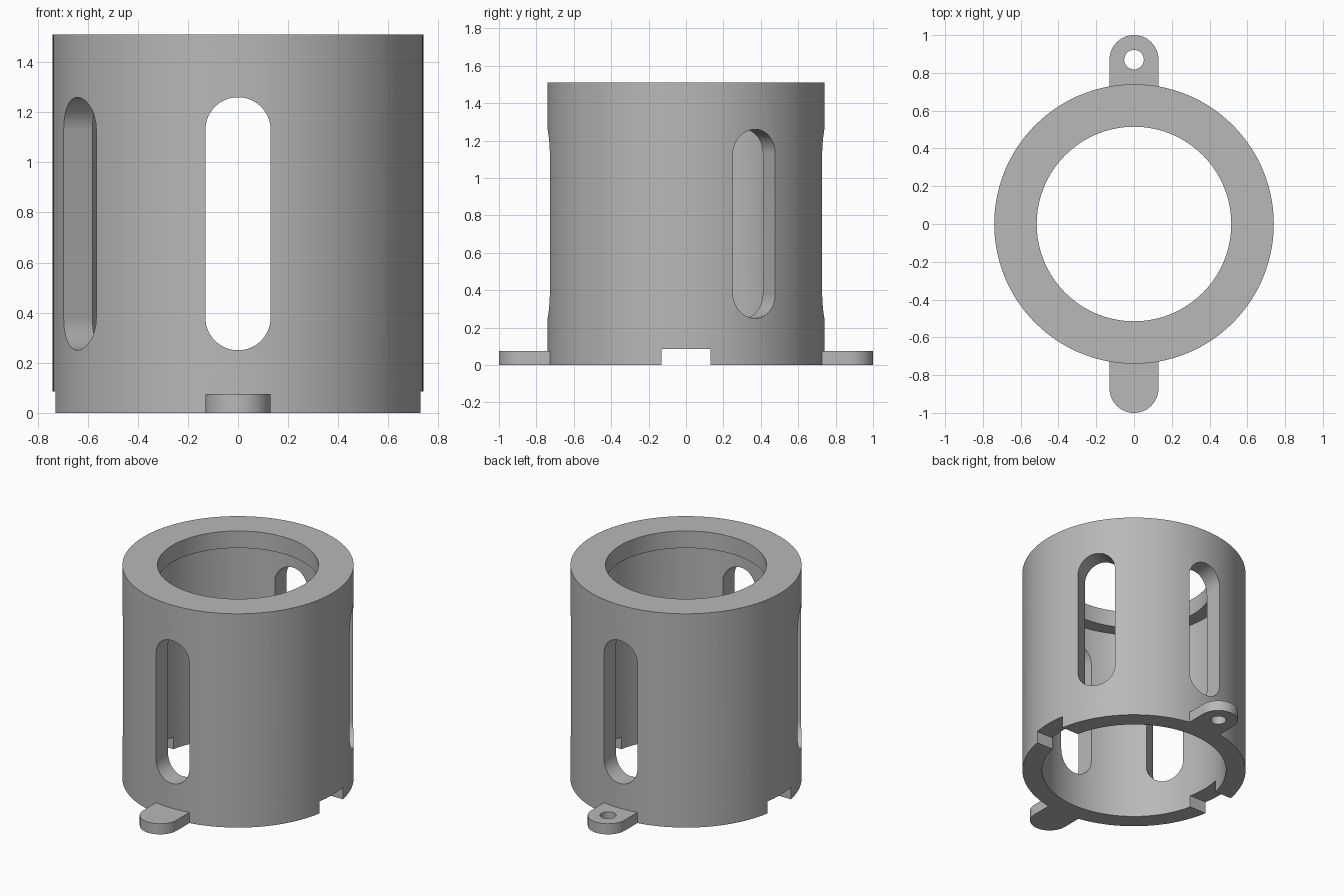
import bpy, bmesh
from math import pi, cos, sin, radians
from mathutils import Matrix, Vector

cube = bpy.data.objects.get("Cube")
if cube:
    bpy.data.objects.remove(cube, do_unlink=True)

R_OUT, R_BORE, R_LIP = 0.74, 0.61, 0.515
HEIGHT, LIP_Z = 1.51, 1.39
HALF = 0.13                      # half width of slots, notches and tabs
SEGMENTS = 120

grey = bpy.data.materials.new("plain grey")
grey.use_nodes = True
colour = (0.48, 0.48, 0.48, 1)
grey.diffuse_color = colour
grey.node_tree.nodes["Principled BSDF"].inputs["Base Color"].default_value = colour


def finish(bm, name):
    bmesh.ops.recalc_face_normals(bm, faces=bm.faces)
    mesh = bpy.data.meshes.new(name)
    bm.to_mesh(mesh)
    bm.free()
    mesh.materials.append(grey)
    obj = bpy.data.objects.new(name, mesh)
    bpy.context.collection.objects.link(obj)
    return obj


def prism(name, outline, depth, matrix=Matrix()):
    """Extrude a flat xy outline upward by depth, then place it."""
    bm = bmesh.new()
    face = bm.faces.new([bm.verts.new((x, y, 0)) for x, y in outline])
    top = bmesh.ops.extrude_face_region(bm, geom=[face])["geom"]
    bmesh.ops.translate(bm, vec=(0, 0, depth),
                        verts=[v for v in top if isinstance(v, bmesh.types.BMVert)])
    bm.transform(matrix)
    return finish(bm, name)


def arc(cx, cy, r, start, end, steps):
    angles = [radians(start + (end - start) * i / steps) for i in range(steps + 1)]
    return [(cx + r * cos(a), cy + r * sin(a)) for a in angles]


def combine(target, tool, operation):
    """Apply a boolean and discard the tool."""
    tool.hide_render = True
    mod = target.modifiers.new("shape", "BOOLEAN")
    mod.operation, mod.object, mod.solver = operation, tool, "EXACT"
    bpy.context.view_layer.objects.active = target
    bpy.ops.object.modifier_apply(modifier=mod.name)
    bpy.data.objects.remove(tool, do_unlink=True)


# Hollow body with an inward lip at the top
profile = [(R_OUT, 0), (R_OUT, HEIGHT), (R_LIP, HEIGHT),
           (R_LIP, LIP_Z), (R_BORE, LIP_Z), (R_BORE, 0)]
bm = bmesh.new()
rings = []
for i in range(SEGMENTS):
    a = 2 * pi * i / SEGMENTS
    rings.append([bm.verts.new((r * cos(a), r * sin(a), z)) for r, z in profile])
for i, ring in enumerate(rings):
    after = rings[(i + 1) % SEGMENTS]
    for j in range(len(profile)):
        k = (j + 1) % len(profile)
        bm.faces.new((ring[j], after[j], after[k], ring[k]))
housing = finish(bm, "slotted_housing")

# Mounting tabs at front and back, each with a screw hole
for side, turn in (("front", pi), ("back", 0)):
    outline = [(-HALF, 0.66), (HALF, 0.66)] + arc(0, 0.87, HALF, 0, 180, 32)
    spin = Matrix.Rotation(turn, 4, "Z")
    combine(housing, prism(side + "_tab", outline, 0.075, spin), "UNION")
    hole = arc(0, 0.87, 0.052, 0, 360, 32)[:-1]
    place = spin @ Matrix.Translation((0, 0, -0.1))
    combine(housing, prism(side + "_hole_cutter", hole, 0.3, place), "DIFFERENCE")

# Six round-ended slots, cut as three pairs straight through
slot = arc(0, 1.26 - HALF, HALF, 0, 180, 32) + arc(0, 0.25 + HALF, HALF, 180, 360, 32)
upright = Matrix.Translation((0, 1, 0)) @ Matrix.Rotation(pi / 2, 4, "X")
for i in range(3):
    place = Matrix.Rotation(i * pi / 3, 4, "Z") @ upright
    combine(housing, prism("slot_cutter", slot, 2, place), "DIFFERENCE")

# Square notches in the bottom rim at left and right
notch = [(-1, -HALF), (1, -HALF), (1, HALF), (-1, HALF)]
combine(housing, prism("notch_cutter", notch, 0.185,
                       Matrix.Translation((0, 0, -0.1))), "DIFFERENCE")

# Smooth the round walls, keep the rims crisp
bpy.ops.object.select_all(action="DESELECT")
housing.select_set(True)
bpy.context.view_layer.objects.active = housing
bpy.ops.object.shade_smooth_by_angle(angle=radians(30))
